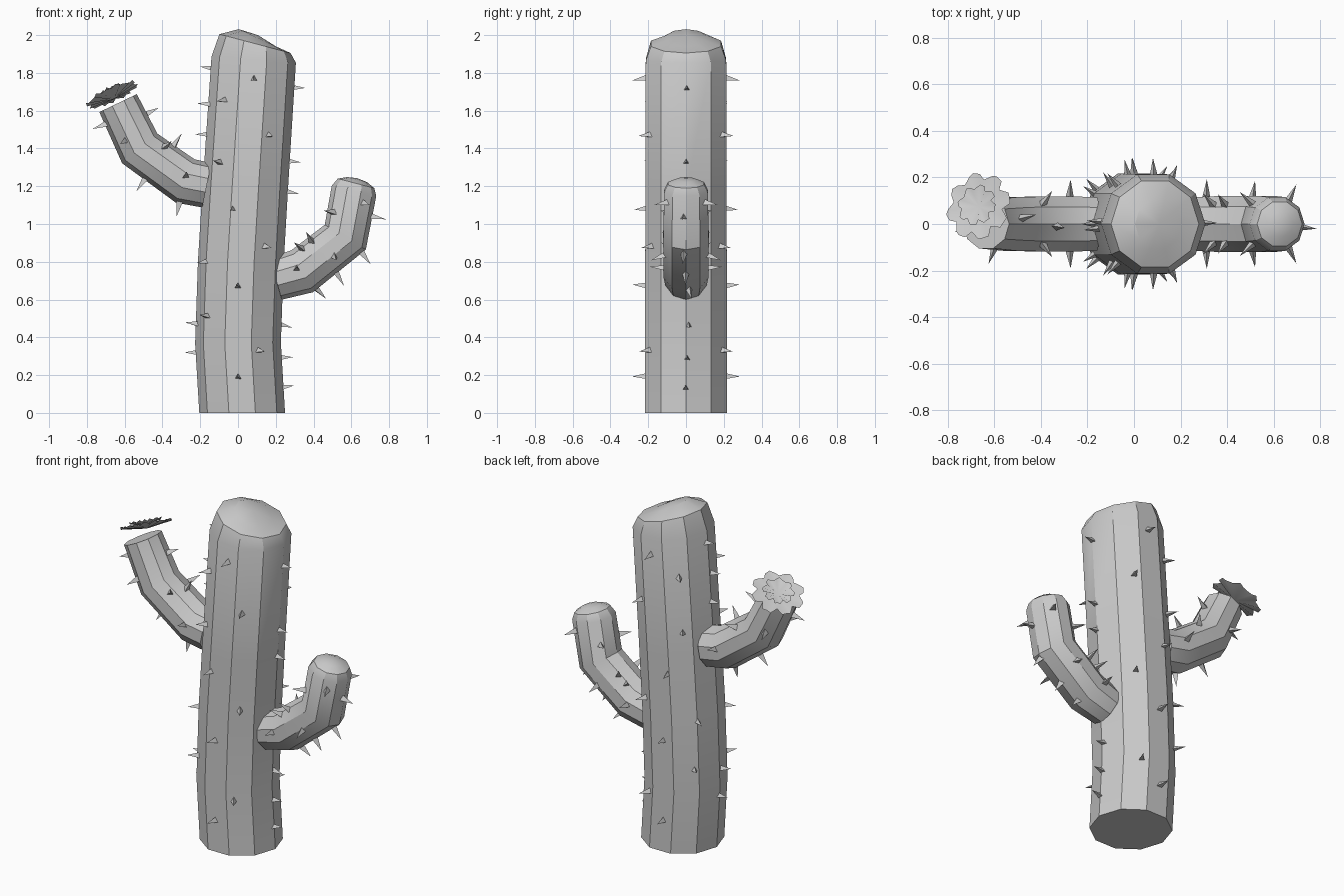
import bpy, bmesh, math, random
from mathutils import Vector, Matrix

random.seed(4)
if "Cube" in bpy.data.objects:
    bpy.data.objects.remove(bpy.data.objects["Cube"])

SIDES = 10
grey = bpy.data.materials.new("plain_grey")
grey.use_nodes = True
grey.diffuse_color = (0.6, 0.6, 0.6, 1)
grey.node_tree.nodes["Principled BSDF"].inputs["Base Color"].default_value = (0.6, 0.6, 0.6, 1)


def finish(bm, name, smooth=True):
    mesh = bpy.data.meshes.new(name)
    bm.to_mesh(mesh)
    bm.free()
    mesh.materials.append(grey)
    obj = bpy.data.objects.new(name, mesh)
    bpy.context.collection.objects.link(obj)
    if smooth:
        bpy.ops.object.select_all(action='DESELECT')
        obj.select_set(True)
        bpy.context.view_layer.objects.active = obj
        bpy.ops.object.shade_smooth_by_angle(angle=math.radians(30))
    return obj


def stem(name, path, apex=None, flat_base=False):
    """Ten-sided tube along (x, z, radius) points, with an optional domed tip."""
    bm = bmesh.new()
    pts = [Vector((x, 0, z)) for x, z, r in path]
    rings = []
    for i, (x, z, r) in enumerate(path):
        before = (pts[i] - pts[max(i - 1, 0)]).normalized()
        after = (pts[min(i + 1, len(pts) - 1)] - pts[i]).normalized()
        t = (before + after).normalized()
        if flat_base and i == 0:
            t = Vector((0, 0, 1))
        u = Vector((t.z, 0, -t.x))
        v = Vector((0, 1, 0))
        angles = [math.tau * k / SIDES for k in range(SIDES)]
        rings.append([bm.verts.new(pts[i] + r * (u * math.cos(a) + v * math.sin(a)))
                      for a in angles])
    for a, b in zip(rings, rings[1:]):
        for k in range(SIDES):
            n = (k + 1) % SIDES
            bm.faces.new((a[k], a[n], b[n], b[k]))
    bm.faces.new(rings[0][::-1])
    if apex:
        tip = bm.verts.new((apex[0], 0, apex[1]))
        for k in range(SIDES):
            bm.faces.new((rings[-1][k], rings[-1][(k + 1) % SIDES], tip))
    else:
        bm.faces.new(rings[-1])
    return finish(bm, name)


def spikes(name, path, spots, length=0.075, both=True):
    """Three-sided thorns near (x, z) spots on a stem, mirrored front to back."""
    bm = bmesh.new()
    for x, z in spots:
        p = Vector((x, 0, z))
        best = None
        for (x0, z0, r0), (x1, z1, r1) in zip(path, path[1:]):
            a, d = Vector((x0, 0, z0)), Vector((x1 - x0, 0, z1 - z0))
            s = min(max((p - a).dot(d) / d.length_squared, 0), 1)
            c = a + d * s
            if best is None or (p - c).length < (p - best[0]).length:
                best = (c, r0 + (r1 - r0) * s)
        c, r = best
        out = p - c
        if out.length < r * 0.97:
            out.y = -math.sqrt(r * r - out.length_squared)
            sides = (1, -1) if both else (1,)
        else:
            out.y = random.uniform(-0.04, 0.04)
            sides = (1,)
        out.normalize()
        lean = Vector((random.uniform(-.15, .15), 0, random.uniform(-.15, .15)))
        for side in sides:
            flip = Vector((1, side, 1))
            base = c + out * flip * (r * 0.93)
            aim = ((out + lean) * flip).normalized()
            m = Matrix.Translation(base + aim * length / 2) @ aim.to_track_quat('Z', 'Y').to_matrix().to_4x4()
            bmesh.ops.create_cone(bm, cap_ends=True, segments=3, radius1=0.02,
                                  radius2=0, depth=length, matrix=m)
    return finish(bm, name, smooth=False)


# Trunk with a domed top
trunk = [(.022, 0, .227), (0, .37, .227), (.015, .8, .227), (.038, 1.18, .226),
         (.083, 1.87, .224), (.09, 1.955, .195), (.104, 1.985, .11)]
stem("trunk", trunk, apex=(.105, 2.0), flat_base=True)

# Domed arm on the left, cut-off arm on the right
left_arm = [(.2, .71, .115), (.34, .75, .125), (.568, .93, .127),
            (.614, 1.175, .121), (.625, 1.215, .1), (.63, 1.235, .055)]
stem("left_arm", left_arm, apex=(.63, 1.243))
right_arm = [(-.165, 1.205, .12), (-.28, 1.228, .125), (-.52, 1.4, .122), (-.635, 1.64, .11)]
stem("right_arm", right_arm)

# Thorns
spikes("trunk_spikes", trunk[:5], [
    (.085, 1.77), (-.075, 1.655), (.165, 1.47), (-.1, 1.325), (-.03, 1.08), (.145, .88),
    (-.17, .8), (0, .67), (-.165, .51), (.11, .33), (0, .19),
    (-.3, 1.83), (-.3, 1.64), (-.3, 1.48), (-.3, .47), (-.3, .31),
    (.4, 1.71), (.4, 1.32), (.4, 1.16), (.4, .46), (.4, .3), (.4, .14)])
spikes("left_arm_spikes", left_arm[:4], [
    (.666, 1.11), (.505, 1.06), (.51, .83), (.31, .765), (.39, .91), (.34, .87),
    (.79, 1.02), (.72, .78), (.58, .66), (.47, .58)], 0.08)
spikes("right_arm_spikes", right_arm, [
    (-.39, 1.41), (-.275, 1.255), (-.6, 1.44),
    (-.44, 1.6), (-.29, 1.48), (-.75, 1.5), (-.53, 1.18), (-.33, 1.05)], 0.08)

# Flower: two layers of pointed petals, tilted outward and back
bm = bmesh.new()
PETALS = 8
for radius, lift, turn in ((.15, 0, 0), (.09, .018, .5)):
    def at(step, r, z):
        a = math.tau * (step + turn) / PETALS
        return bm.verts.new((r * math.cos(a), r * math.sin(a), z + lift))
    for k in range(PETALS):
        bm.faces.new((at(k, 0, -.02), at(k - .5, radius * .78, .012),
                      at(k - .22, radius * .97, 0), at(k, radius, .012)))
        bm.faces.new((at(k, 0, -.02), at(k, radius, .012),
                      at(k + .22, radius * .97, 0), at(k + .5, radius * .78, .012)))
bmesh.ops.remove_doubles(bm, verts=bm.verts, dist=0.0005)
flower = finish(bm, "flower")
flower.rotation_euler = Vector((-.46, .3, 1)).to_track_quat('Z', 'Y').to_euler()
flower.location = (-.665, .075, 1.68)
